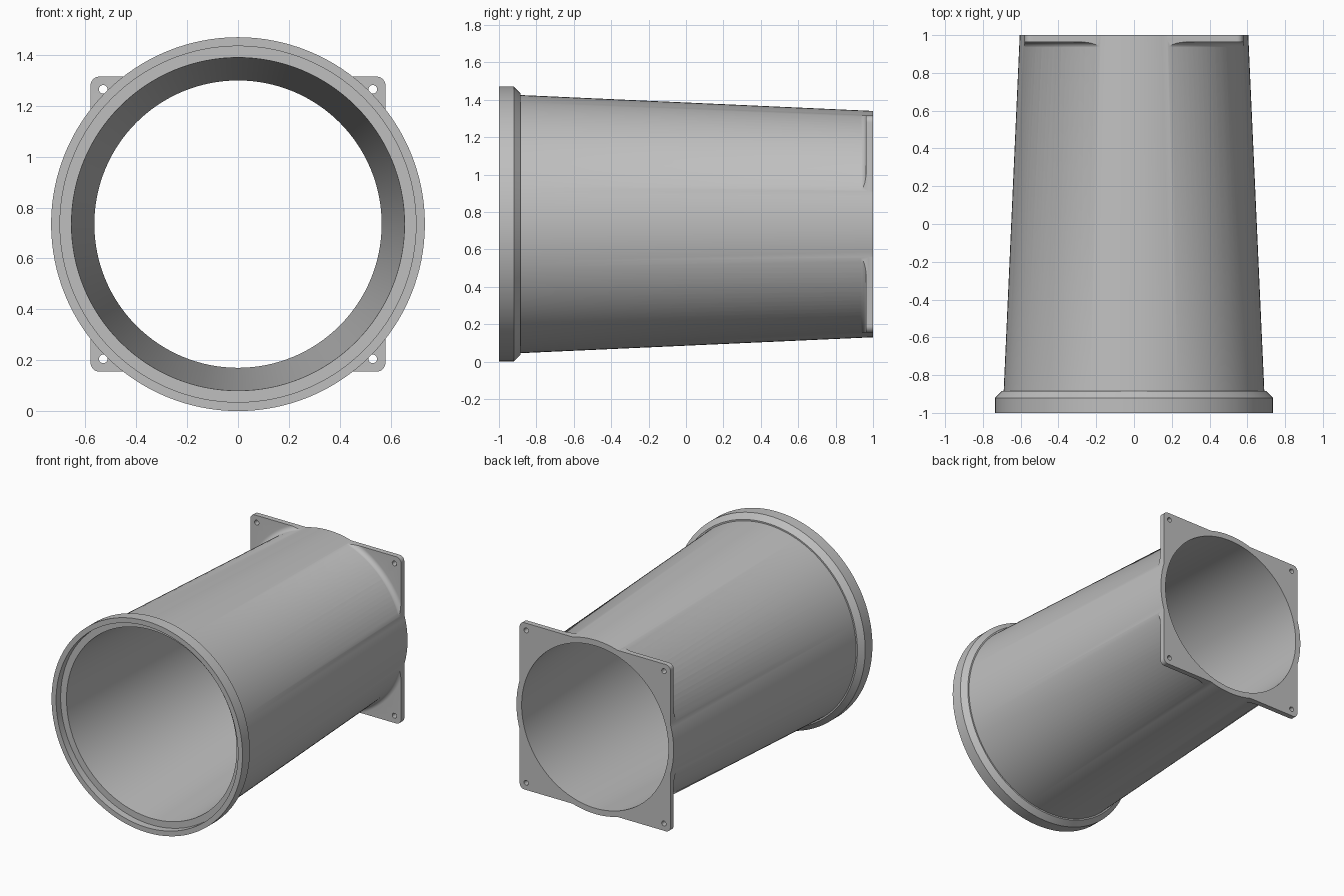
import bpy, bmesh, math
from mathutils import Matrix, Vector

if "Cube" in bpy.data.objects:
    bpy.data.objects.remove(bpy.data.objects["Cube"], do_unlink=True)

CZ = 0.735       # height of the tube axis
SEGMENTS = 128
HALF = 0.58      # half width of the square flange
HOLE = 0.53      # offset of the screw holes
FLANGE_Y = 0.963
FILLET = 0.035

grey = bpy.data.materials.new("light grey")
grey.use_nodes = True
COLOUR = (0.52, 0.52, 0.52, 1)
grey.diffuse_color = COLOUR
grey.node_tree.nodes["Principled BSDF"].inputs["Base Color"].default_value = COLOUR


def finish(name, bm):
    bmesh.ops.recalc_face_normals(bm, faces=bm.faces)
    mesh = bpy.data.meshes.new(name)
    bm.to_mesh(mesh)
    bm.free()
    mesh.materials.append(grey)
    obj = bpy.data.objects.new(name, mesh)
    bpy.context.collection.objects.link(obj)
    return obj


def lathe(name, profile):
    """Spin a closed (radius, y) profile around the tube axis."""
    bm = bmesh.new()
    verts = [bm.verts.new((r, y, CZ)) for r, y in profile]
    edges = [bm.edges.new((v, verts[i - 1])) for i, v in enumerate(verts)]
    bmesh.ops.spin(bm, geom=verts + edges, cent=(0, 0, CZ), axis=(0, 1, 0),
                   angle=math.tau, steps=SEGMENTS, use_merge=True)
    bmesh.ops.remove_doubles(bm, verts=bm.verts, dist=1e-5)
    return finish(name, bm)


def prism(name, outline, y0, y1):
    """Extrude an (x, z) outline along y."""
    bm = bmesh.new()
    face = bm.faces.new([bm.verts.new((x, y0, CZ + z)) for x, z in outline])
    new = bmesh.ops.extrude_face_region(bm, geom=[face])["geom"]
    moved = [v for v in new if isinstance(v, bmesh.types.BMVert)]
    bmesh.ops.translate(bm, verts=moved, vec=(0, y1 - y0, 0))
    return finish(name, bm)


def boolean(target, other, operation):
    """Apply a boolean and discard the helper object."""
    mod = target.modifiers.new("cut", "BOOLEAN")
    mod.operation = operation
    mod.solver = "EXACT"
    mod.object = other
    bpy.context.view_layer.objects.active = target
    bpy.ops.object.modifier_apply(modifier=mod.name)
    bpy.data.objects.remove(other, do_unlink=True)


def arc(cx, cy, radius, start, end, steps):
    angles = [math.radians(start + (end - start) * i / steps) for i in range(steps + 1)]
    return [(cx + radius * math.cos(a), cy + radius * math.sin(a)) for a in angles]


# Tapered tube with a thick front collar and a recessed seat inside it
tube = lathe("tapered_tube", [
    (0.70, -1), (0.735, -1), (0.735, -0.92), (0.70, -0.885), (0.69, -0.885),
    (0.605, 1), (0.565, 1), (0.655, -0.95), (0.70, -0.95)])

# Square mounting flange, blended into the tube by a fillet
wall = 0.607
fillet = arc(wall + FILLET, FLANGE_Y - FILLET, FILLET, 180, 90, 8)
flange = lathe("mounting_flange",
               [(0.585, FLANGE_Y - FILLET)] + fillet + [(0.95, FLANGE_Y), (0.95, 1), (0.585, 1)])
corner = 0.035
c = HALF - corner
square = []
for i, (sx, sz) in enumerate([(1, 1), (-1, 1), (-1, -1), (1, -1)]):
    square += arc(sx * c, sz * c, corner, 90 * i, 90 * i + 90, 8)
boolean(flange, prism("square_trim", square, 0.8, 1.2), "INTERSECT")

# Screw holes in the four corners
for sx in (-1, 1):
    for sz in (-1, 1):
        circle = arc(sx * HOLE, sz * HOLE, 0.017, 0, 360, 24)[:-1]
        boolean(flange, prism("hole_cutter", circle, 0.8, 1.2), "DIFFERENCE")

# Merge into one moulded part and shade it
boolean(tube, flange, "UNION")
tube.name = "flanged_tube"
bpy.ops.object.select_all(action="DESELECT")
tube.select_set(True)
bpy.context.view_layer.objects.active = tube
bpy.ops.object.shade_smooth_by_angle(angle=math.radians(25))
